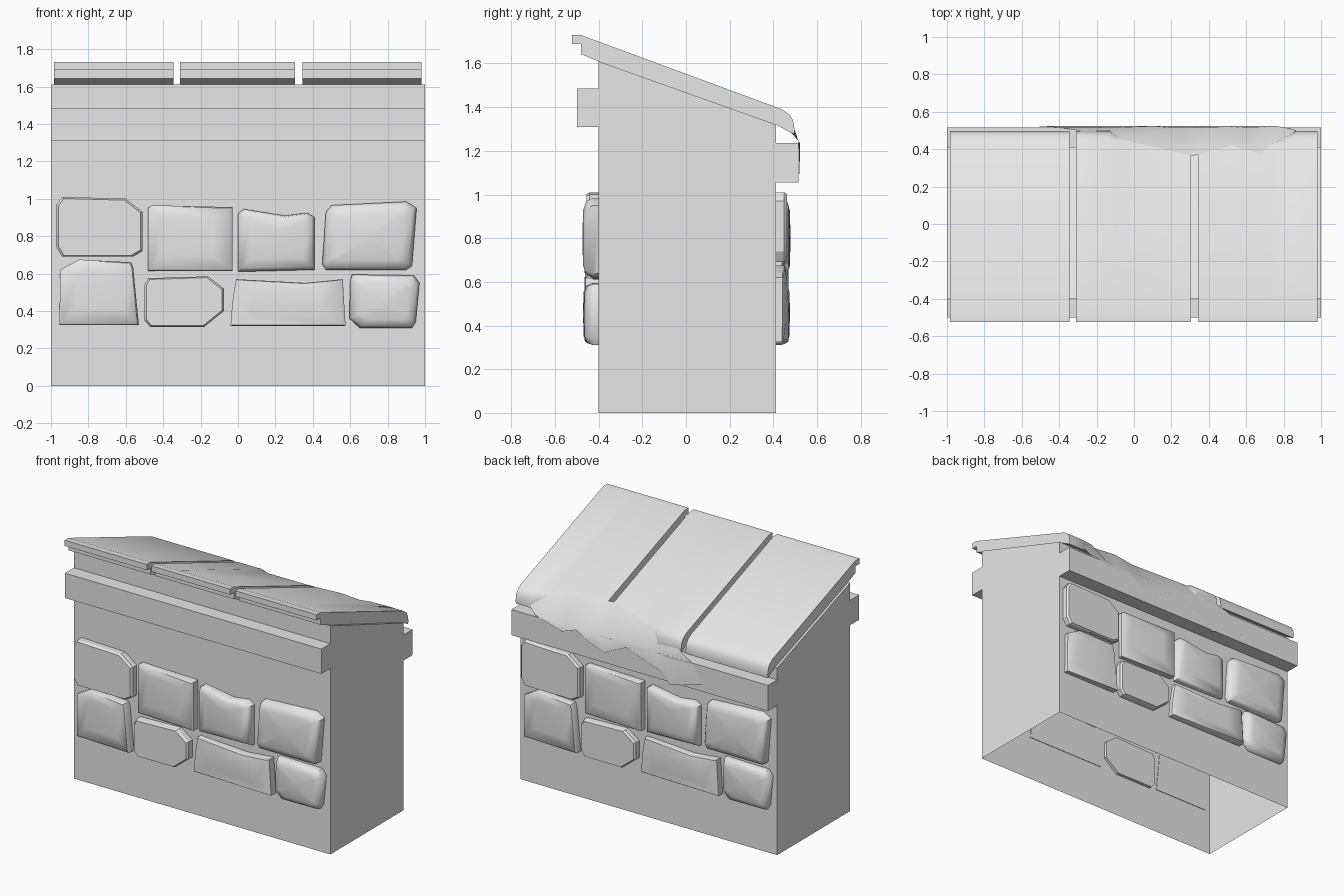
import bpy, bmesh, math
from mathutils import Vector

cube = bpy.data.objects.get("Cube")
if cube:
    bpy.data.objects.remove(cube, do_unlink=True)

# One plain stone colour
grey = bpy.data.materials.new("plain_grey_stone")
grey.use_nodes = True
colour = (0.8, 0.8, 0.8, 1)
grey.diffuse_color = colour
grey.node_tree.nodes["Principled BSDF"].inputs["Base Color"].default_value = colour


def finish(name, bm, smooth=None, recalc=True):
    """Turn a bmesh into a named, coloured object."""
    if recalc:
        bmesh.ops.recalc_face_normals(bm, faces=bm.faces[:])
    mesh = bpy.data.meshes.new(name)
    bm.to_mesh(mesh)
    bm.free()
    mesh.materials.append(grey)
    obj = bpy.data.objects.new(name, mesh)
    bpy.context.collection.objects.link(obj)
    if smooth:
        bpy.ops.object.select_all(action='DESELECT')
        obj.select_set(True)
        bpy.context.view_layer.objects.active = obj
        bpy.ops.object.shade_smooth_by_angle(angle=math.radians(smooth))
    return obj


def loft(bm, rings, closed=True):
    """Join successive rings of points with quads; return the vertex rings."""
    rows = [[bm.verts.new(p) for p in ring] for ring in rings]
    count = len(rows[0])
    for a, b in zip(rows, rows[1:]):
        for i in range(count if closed else count - 1):
            j = (i + 1) % count
            bm.faces.new((a[i], a[j], b[j], b[i]))
    return rows


def prism(name, profile, x0, x1, open_bottom=False):
    """Extrude a (y, z) profile along x."""
    bm = bmesh.new()
    rows = loft(bm, [[(x, y, z) for y, z in profile] for x in (x0, x1)])
    for row in rows:
        bm.faces.new(row)
    if open_bottom:
        bmesh.ops.recalc_face_normals(bm, faces=bm.faces[:])
        floor = [f for f in bm.faces if all(v.co.z < 0.01 for v in f.verts)]
        bmesh.ops.delete(bm, geom=floor, context='FACES')
    return finish(name, bm)


def ledge(name, y0, y1, z0, z1):
    prism(name, [(y0, z0), (y1, z0), (y1, z1), (y0, z1)], -1, 1)


# Hollow main body with a sloping top, and a ledge on each long side
FRONT, BACK = -0.4, 0.413
prism("body", [(FRONT, 0), (BACK, 0), (BACK, 1.32), (FRONT, 1.61)], -1, 1, True)
ledge("front_ledge", -0.5, FRONT, 1.31, 1.485)
ledge("back_ledge", BACK, 0.516, 1.055, 1.235)


# Roof slabs: a stepped front lip, and a rounded or broken back end
def top_z(y):
    return 1.73 - 0.37 * (y + 0.48) - 1.3 * max(0, y - 0.44)


def under_z(y):
    return 1.61 - 0.357 * (y + 0.4)


LIP = [(-0.4, 1.61), (-0.48, 1.643), (-0.48, 1.69), (-0.523, 1.69),
       (-0.523, 1.73), (-0.48, 1.73)]
NOSE = [(0.44, 1.39), (0.475, 1.365), (0.49, 1.34), (0.497, 1.3),
        (0.495, 1.275), (BACK, 1.32)]


def section(x, end):
    nose = NOSE
    if end:
        low = end + 0.02
        nose = []
        for i in range(len(NOSE)):
            t = i / (len(NOSE) - 1)
            z = top_z(end) * (1 - t) + under_z(low) * t
            nose.append((end + 0.02 * t, z))
    return [(x, y, z) for y, z in LIP + nose]


def slab(name, columns):
    bm = bmesh.new()
    rows = loft(bm, [section(x, end) for x, end in columns])
    bm.faces.new(rows[0])
    bm.faces.new(rows[-1])
    finish(name, bm, 25)


slab("roof_slab_right", [(-0.985, None), (-0.345, None)])
slab("roof_slab_middle", [(-0.31, None), (-0.13, None), (-0.08, 0.455),
                          (0.305, 0.365)])
slab("roof_slab_left", [(0.345, 0.37), (0.52, 0.42), (0.68, 0.375),
                        (0.74, 0.43), (0.87, None), (0.98, None)])

# Broken surface running from the slab edges down over the back ledge:
# upper x, upper y, lower x, lower z
BREAK = [(-0.28, 0.497, -0.51, 1.11), (-0.13, 0.5, -0.24, 1.04),
         (-0.08, 0.455, -0.16, 1.12), (0.305, 0.365, 0.1, 1.21),
         (0.345, 0.37, 0.27, 1.13), (0.52, 0.42, 0.39, 1.17),
         (0.68, 0.375, 0.49, 1.23), (0.74, 0.43, 0.6, 1.19),
         (0.87, 0.5, 0.76, 1.235)]
bm = bmesh.new()
loft(bm, [[(ux, uy, top_z(uy)) for ux, uy, lx, lz in BREAK],
          [((ux + lx) / 2, 0.515, 1.245) for ux, uy, lx, lz in BREAK],
          [(lx, 0.523, lz) for ux, uy, lx, lz in BREAK]], closed=False)
bm.normal_update()
if sum(f.normal.y + f.normal.z for f in bm.faces) < 0:
    bmesh.ops.reverse_faces(bm, faces=bm.faces[:])
finish("broken_roof_edge", bm, 40, recalc=False)

# Facing stones: style, sideways tilt, (x, z) outline
STONES = [
    ("flat", 0, [(-.97, .97), (-.94, 1.01), (-.6, 1), (-.51, .93),
                 (-.51, .72), (-.56, .69), (-.94, .69), (-.97, .74)]),
    ("slant", .5, [(-.48, .95), (-.46, .965), (-.03, .955), (-.03, .615),
                   (-.48, .615)]),
    ("pillow", .1, [(0, .92), (.03, .945), (.25, .91), (.37, .925),
                    (.41, .9), (.41, .62), (0, .61)]),
    ("pillow", 0, [(.47, .93), (.5, .965), (.9, .985), (.955, .95),
                   (.93, .64), (.9, .62), (.47, .62), (.45, .65)]),
    ("slant", .4, [(-.95, .62), (-.85, .675), (-.57, .66), (-.56, .63),
                   (-.53, .325), (-.955, .325)]),
    ("flat", 0, [(-.48, .575), (-.16, .585), (-.075, .52), (-.075, .4),
                 (-.18, .315), (-.47, .315), (-.5, .35), (-.5, .54)]),
    ("slant", .4, [(-.01, .57), (.36, .55), (.56, .57), (.575, .32),
                   (-.04, .32), (-.03, .45)]),
    ("pillow", -.1, [(.61, .595), (.94, .59), (.97, .55), (.95, .34),
                     (.93, .31), (.65, .31), (.595, .36), (.6, .56)]),
]
# Rings for each style: (outline scale, share of the full depth)
STYLES = {
    "flat": [(1, -0.3), (1, 0.55), (0.95, 0.75)],
    "slant": [(1, -0.05), (1, 0.7), (0.96, 0.85), (0.6, 0.97)],
    "pillow": [(1, -0.05), (1, 0.35), (0.92, 0.75), (0.7, 0.95)],
}


def stone(name, style, tilt, outline, side):
    """side is 1 for the front wall, -1 for the back, turned half round."""
    n = len(outline)
    cx = sum(p[0] for p in outline) / n
    cz = sum(p[1] for p in outline) / n
    half = max(abs(p[0] - cx) for p in outline)
    wall, depth = (FRONT, 0.075) if side == 1 else (BACK, 0.066)

    def place(x, z, scale, share):
        px, pz = cx + (x - cx) * scale, cz + (z - cz) * scale
        if share > 0:
            share *= 1 - abs(tilt) / 2 + tilt / 2 * (px - cx) / half
        return (side * px, wall - side * depth * share, pz)

    bm = bmesh.new()
    rows = loft(bm, [[place(x, z, s, d) for x, z in outline]
                     for s, d in STYLES[style]])
    bm.faces.new(rows[0])
    if style == "flat":
        bm.faces.new(rows[-1])
    else:
        peak = bm.verts.new(place(cx, cz, 1, 1))
        for i in range(n):
            bm.faces.new((rows[-1][i], rows[-1][(i + 1) % n], peak))
    finish(name, bm, 28 if style == "flat" else 45)


for label, side in (("front", 1), ("back", -1)):
    for i, (style, tilt, outline) in enumerate(STONES):
        stone(f"{label}_stone_{i + 1}", style, tilt, outline, side)
